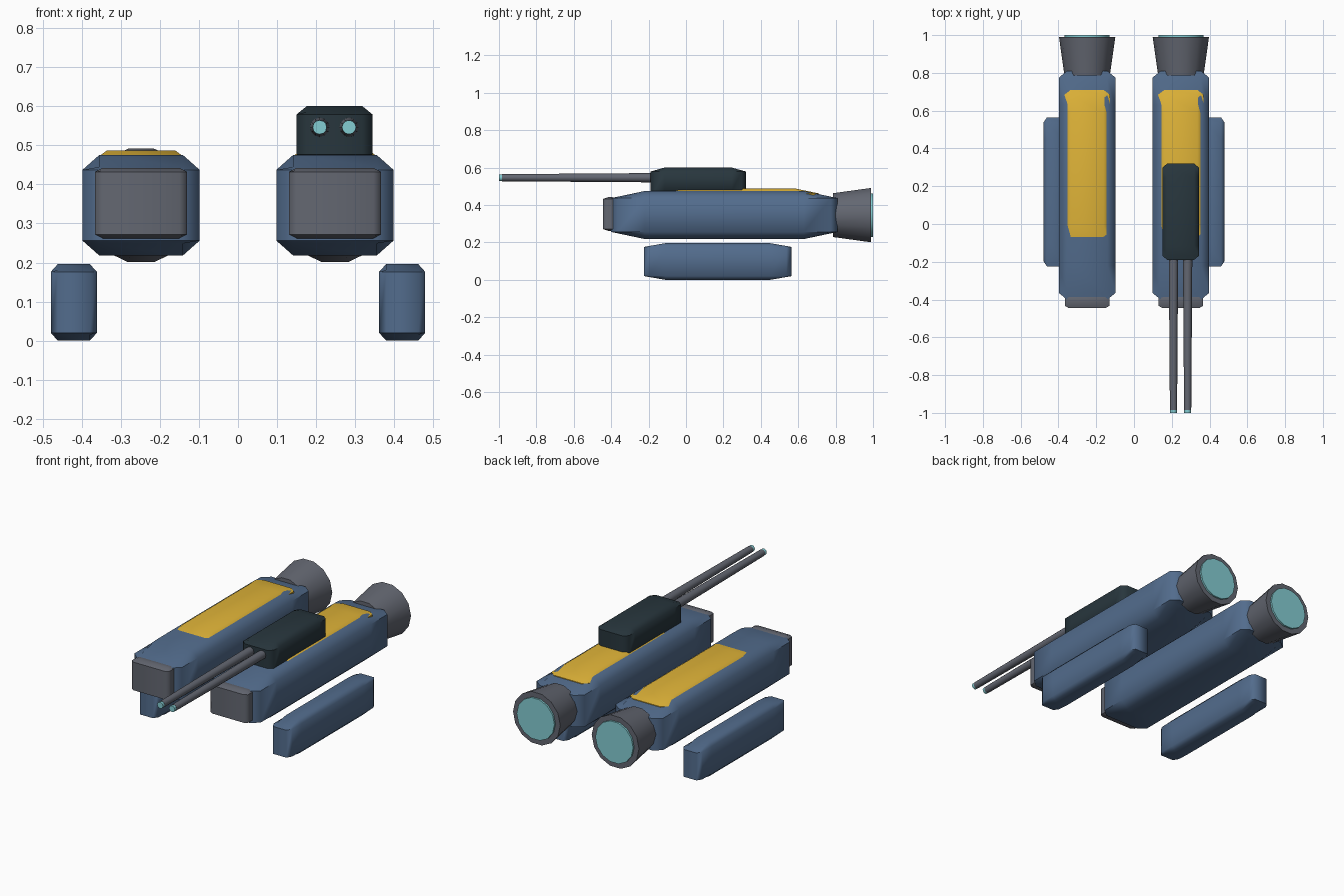
import bpy, bmesh, math
from mathutils import Matrix

if "Cube" in bpy.data.objects:
    bpy.data.objects.remove(bpy.data.objects["Cube"], do_unlink=True)


def material(name, rgb):
    m = bpy.data.materials.new(name)
    m.use_nodes = True
    m.diffuse_color = (*rgb, 1)
    m.node_tree.nodes["Principled BSDF"].inputs["Base Color"].default_value = (*rgb, 1)
    return m


BLUE = material("steel blue", (0.085, 0.15, 0.265))
YELLOW = material("yellow", (0.75, 0.46, 0.04))
GREY = material("metal grey", (0.125, 0.135, 0.165))
DARK = material("dark slate", (0.021, 0.037, 0.047))
TEAL = material("glowing teal", (0.23, 0.61, 0.65))


def finish(name, bm, mat, angle):
    bmesh.ops.recalc_face_normals(bm, faces=bm.faces)
    mesh = bpy.data.meshes.new(name)
    bm.to_mesh(mesh)
    bm.free()
    mesh.materials.append(mat)
    ob = bpy.data.objects.new(name, mesh)
    bpy.context.collection.objects.link(ob)
    bpy.ops.object.select_all(action="DESELECT")
    ob.select_set(True)
    bpy.context.view_layer.objects.active = ob
    bpy.ops.object.shade_smooth_by_angle(angle=math.radians(angle))
    return ob


def pod_box(name, mat, x, half, ys, zs, cx, cz, nose, taper):
    """Chamfered box whose sides close over `nose` and whose top and bottom slope over `taper`."""
    (y0, y1), (z0, z1) = ys, zs
    stations = [(y0, 0), (y0 + nose, nose / taper), (y0 + taper, 1),
                (y1 - taper, 1), (y1 - nose, nose / taper), (y1, 0)]
    bm = bmesh.new()
    rings = []
    for y, rise in stations:
        w = half - cx
        side = w if rise == 0 else half
        lo, hi = z0 + cz, z1 - cz
        bottom, top = lo - cz * rise, hi + cz * rise
        outline = [(side, lo), (side, hi), (w, top), (-w, top),
                   (-side, hi), (-side, lo), (-w, bottom), (w, bottom)]
        rings.append([bm.verts.new((x + px, y, pz)) for px, pz in outline])
    for a, b in zip(rings, rings[1:]):
        for i in range(8):
            j = (i + 1) % 8
            bm.faces.new((a[i], a[j], b[j], b[i]))
    bm.faces.new(rings[0])
    bm.faces.new(rings[-1])
    bmesh.ops.remove_doubles(bm, verts=bm.verts, dist=1e-5)
    return finish(name, bm, mat, 60)


def tube(name, mat, x, z, y0, y1, r0, r1, sides):
    """Capped cone along y."""
    bm = bmesh.new()
    spin = Matrix.Translation((x, (y0 + y1) / 2, z)) @ Matrix.Rotation(-math.pi / 2, 4, "X")
    bmesh.ops.create_cone(bm, cap_ends=True, segments=sides, radius1=r0, radius2=r1,
                          depth=y1 - y0, matrix=spin @ Matrix.Rotation(math.pi / 2, 4, "Z"))
    return finish(name, bm, mat, 40)


# Twin hulls with intake, roof panel, engine and landing pod
for side, s in (("left", 1), ("right", -1)):
    x = 0.248 * s
    pod_box(side + "_hull", BLUE, x, 0.15, (-0.40, 0.81), (0.218, 0.475), 0.043, 0.038, 0.035, 0.18)
    pod_box(side + "_intake", GREY, x, 0.118, (-0.445, -0.365), (0.262, 0.442), 0.02, 0.01, 0.012, 0.03)
    pod_box(side + "_roof_panel", YELLOW, x, 0.12, (-0.13, 0.71), (0.40, 0.487), 0.033, 0.025, 0.025, 0.12)
    pod_box(side + "_landing_pod", BLUE, 0.42 * s, 0.059, (-0.225, 0.565), (0, 0.196), 0.018, 0.02, 0.028, 0.115)
    tube(side + "_engine_nozzle", GREY, x, 0.346, 0.785, 0.99, 0.12, 0.149, 14)
    tube(side + "_engine_glow", TEAL, x, 0.346, 0.98, 1.0, 0.119, 0.119, 14)

# Gun turret on the left hull
pod_box("turret", DARK, 0.247, 0.097, (-0.19, 0.32), (0.455, 0.60), 0.026, 0.021, 0.022, 0.075)
for side, x in (("left", 0.284), ("right", 0.209)):
    tube(side + "_barrel", GREY, x, 0.546, -0.985, -0.14, 0.019, 0.025, 12)
    tube(side + "_muzzle", TEAL, x, 0.546, -1.0, -0.98, 0.018, 0.018, 12)
